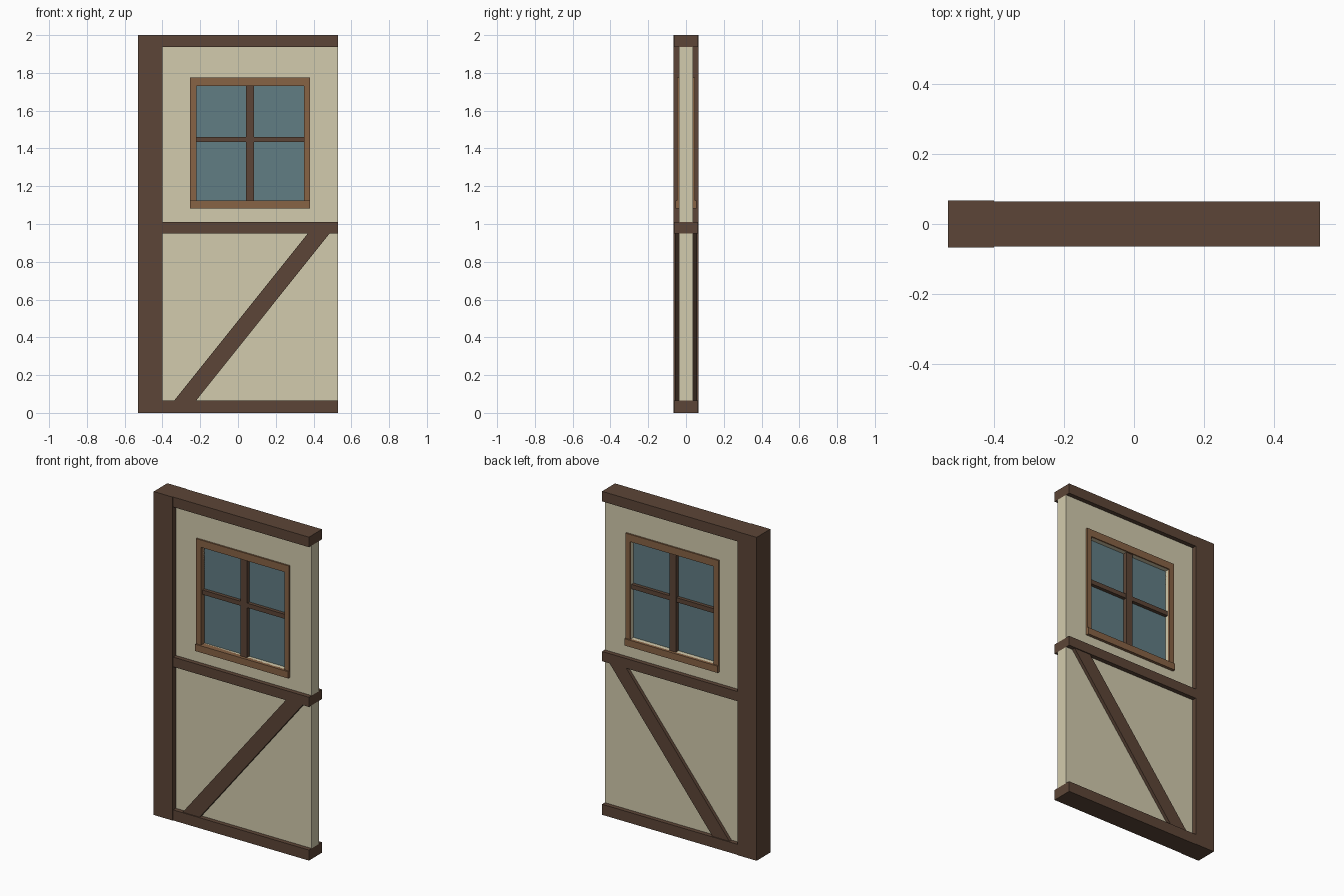
import bpy, bmesh

if "Cube" in bpy.data.objects:
    bpy.data.objects.remove(bpy.data.objects["Cube"], do_unlink=True)


def material(name, rgb):
    mat = bpy.data.materials.new(name)
    mat.use_nodes = True
    mat.diffuse_color = (*rgb, 1)
    mat.node_tree.nodes["Principled BSDF"].inputs["Base Color"].default_value = (*rgb, 1)
    return mat


dark_wood = material("dark wood", (0.107, 0.06, 0.038))
light_wood = material("light wood", (0.242, 0.125, 0.06))
plaster = material("plaster", (0.65, 0.597, 0.418))
glass = material("blue glass", (0.12, 0.205, 0.231))


def extrude_faces(name, polygons, half_depth, mat):
    """Thicken flat x-z polygons evenly about y = 0."""
    bm = bmesh.new()
    for poly in polygons:
        bm.faces.new([bm.verts.new((x, -half_depth, z)) for x, z in poly])
    bmesh.ops.remove_doubles(bm, verts=bm.verts[:], dist=1e-5)
    back = bmesh.ops.extrude_face_region(bm, geom=bm.faces[:], use_keep_orig=True)
    moved = [v for v in back["geom"] if isinstance(v, bmesh.types.BMVert)]
    bmesh.ops.translate(bm, verts=moved, vec=(0, 2 * half_depth, 0))
    bmesh.ops.recalc_face_normals(bm, faces=bm.faces[:])
    mesh = bpy.data.meshes.new(name)
    bm.to_mesh(mesh)
    bm.free()
    mesh.materials.append(mat)
    obj = bpy.data.objects.new(name, mesh)
    bpy.context.collection.objects.link(obj)
    return obj


def corners(x0, x1, z0, z1):
    return [(x0, z0), (x1, z0), (x1, z1), (x0, z1)]


def board(name, x0, x1, z0, z1, half_depth, mat):
    return extrude_faces(name, [corners(x0, x1, z0, z1)], half_depth, mat)


LEFT, POST, RIGHT = -0.53, -0.40, 0.53
BOTTOM, MID_LOW, MID_HIGH, TOP = 0.065, 0.95, 1.01, 1.938

# Timber frame
board("corner_post", LEFT, POST, 0, 2, 0.067, dark_wood)
for name, z0, z1 in (("bottom_beam", 0, BOTTOM), ("middle_beam", MID_LOW, MID_HIGH),
                     ("top_beam", TOP, 2)):
    board(name, POST, RIGHT, z0, z1, 0.064, dark_wood)
extrude_faces("diagonal_brace", [[(-0.338, BOTTOM), (-0.222, BOTTOM),
                                  (0.485, MID_LOW), (0.37, MID_LOW)]], 0.058, dark_wood)

# Plaster panels, the upper one with a window opening
wx0, wx1, wz0, wz1 = -0.22, 0.35, 1.125, 1.73
board("lower_panel", POST, RIGHT, BOTTOM, MID_LOW, 0.037, plaster)
outer = corners(POST, RIGHT, MID_HIGH, TOP)
inner = corners(wx0, wx1, wz0, wz1)
ring = [[outer[i], outer[(i + 1) % 4], inner[(i + 1) % 4], inner[i]] for i in range(4)]
extrude_faces("upper_panel", ring, 0.037, plaster)

# Window surround
board("window_sill", -0.255, 0.382, 1.083, wz0, 0.055, light_wood)
board("window_head", -0.255, 0.382, wz1, 1.775, 0.047, light_wood)
board("window_right_jamb", -0.255, wx0, wz0, wz1, 0.047, light_wood)
board("window_left_jamb", wx1, 0.382, wz0, wz1, 0.047, light_wood)

# Glazing and its bars
board("window_pane", wx0, wx1, wz0, wz1, 0.012, glass)
board("vertical_bar", 0.042, 0.086, wz0, wz1, 0.037, dark_wood)
board("horizontal_bar", wx0, wx1, 1.433, 1.461, 0.033, dark_wood)
